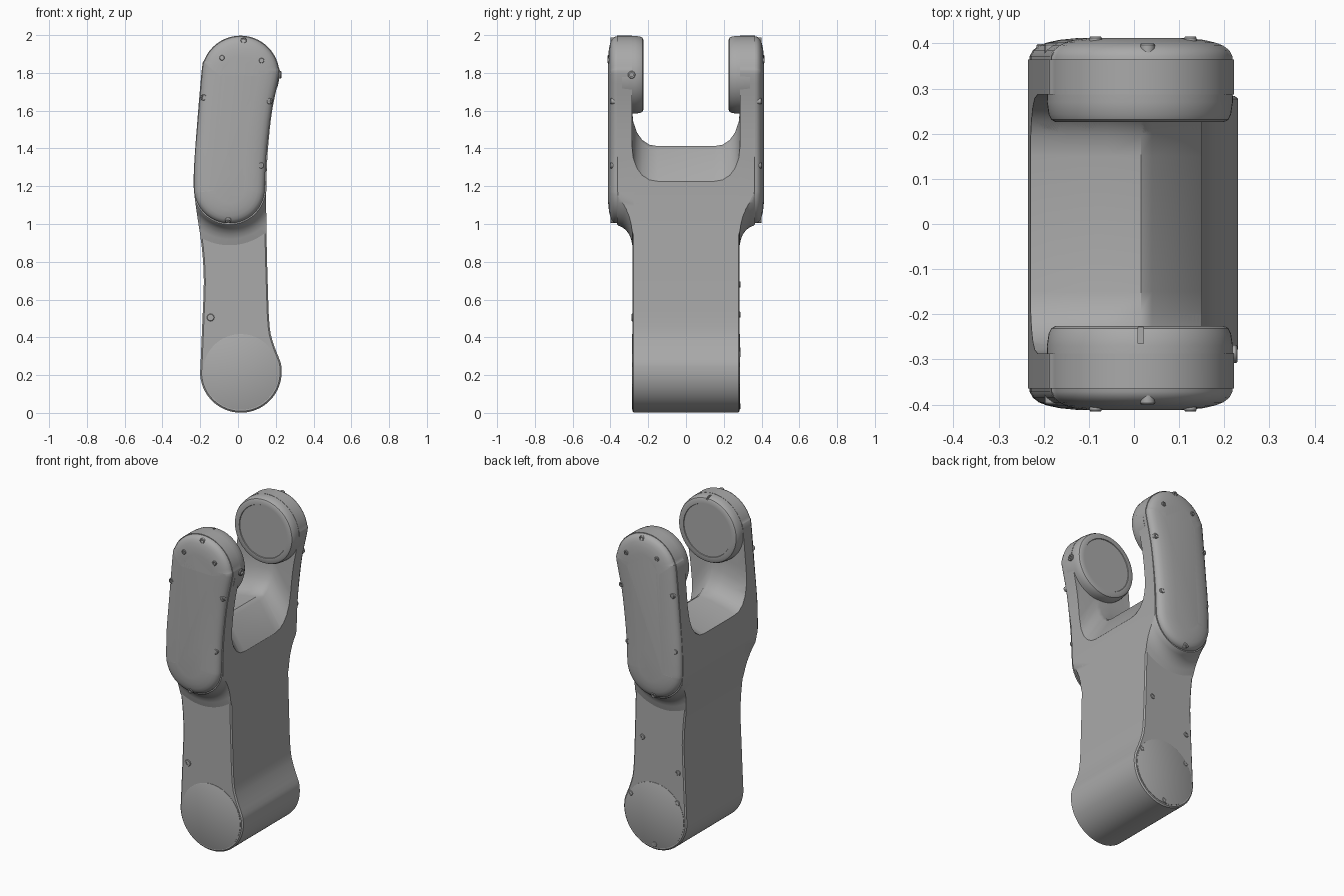
import bpy, bmesh, math
from mathutils import Vector

if "Cube" in bpy.data.objects:
    bpy.data.objects.remove(bpy.data.objects["Cube"], do_unlink=True)

grey = bpy.data.materials.new("plain grey")
grey.use_nodes = True
grey.diffuse_color = (0.4, 0.4, 0.4, 1)
grey.node_tree.nodes["Principled BSDF"].inputs["Base Color"].default_value = (0.4, 0.4, 0.4, 1)


def loft(name, rings):
    """Bridge equal rings of points into a closed solid."""
    bm = bmesh.new()
    loops = [[bm.verts.new(p) for p in ring] for ring in rings]
    n = len(loops[0])
    for a, b in zip(loops, loops[1:]):
        for i in range(n):
            j = (i + 1) % n
            bm.faces.new((a[i], a[j], b[j], b[i]))
    bm.faces.new(loops[0])
    bm.faces.new(loops[-1])
    bmesh.ops.recalc_face_normals(bm, faces=bm.faces)
    mesh = bpy.data.meshes.new(name)
    bm.to_mesh(mesh)
    bm.free()
    mesh.materials.append(grey)
    obj = bpy.data.objects.new(name, mesh)
    bpy.context.scene.collection.objects.link(obj)
    return obj


def smooth(obj, angle=32):
    obj.data.shade_smooth()
    obj.data.set_sharp_from_angle(angle=math.radians(angle))


def cut(obj, cutter, operation="DIFFERENCE"):
    """Apply a boolean straight away."""
    mod = obj.modifiers.new("cut", "BOOLEAN")
    mod.operation, mod.solver, mod.object = operation, "EXACT", cutter
    graph = bpy.context.evaluated_depsgraph_get()
    mesh = bpy.data.meshes.new_from_object(obj.evaluated_get(graph))
    obj.modifiers.clear()
    obj.data = mesh


def arc(cx, cz, r, start, end, n):
    return [(cx + r * math.cos(math.radians(start + (end - start) * i / n)),
             cz + r * math.sin(math.radians(start + (end - start) * i / n))) for i in range(n + 1)]


def spline(pts, steps=3):
    """Closed smooth curve through the points."""
    pts = [Vector(p) for p in pts]
    n, out = len(pts), []
    for i in range(n):
        a, b, c, d = (pts[(i + k) % n] for k in (-1, 0, 1, 2))
        for s in range(steps):
            t = s / steps
            out.append(0.5 * (2 * b + (c - a) * t + (2 * a - 5 * b + 4 * c - d) * t * t
                              + (3 * b - a - 3 * c + d) * t ** 3))
    return out


def offset(pts, d):
    """Move a counter-clockwise outline outward by d."""
    out = []
    for i, p in enumerate(pts):
        t = (pts[(i + 1) % len(pts)] - pts[i - 1]).normalized()
        out.append(p + d * Vector((t.y, -t.x)))
    return out


def at_y(pts, y):
    return [(p[0], y, p[1]) for p in pts]


# Side outlines, counter-clockwise in x and z
top_arc = arc(0.013, 1.79, 0.207, 0, 170, 16)
body_line = spline(arc(0.015, 0.217, 0.216, 172, 375, 20)
                   + [(0.19, 0.36), (0.167, 0.46), (0.157, 0.7), (0.15, 1.0), (0.151, 1.25),
                      (0.163, 1.45), (0.184, 1.62)] + top_arc
                   + [(-0.215, 1.55), (-0.235, 1.25), (-0.224, 1.1), (-0.192, 0.88),
                      (-0.181, 0.7), (-0.188, 0.5)])
cover_line = spline(arc(-0.045, 1.19, 0.19, 180, 360, 16)
                    + [(0.151, 1.33), (0.163, 1.46), (0.184, 1.62)] + top_arc
                    + [(-0.215, 1.55), (-0.232, 1.35)])

# Slot between the fork arms, with a saddle falling to both sides
half = [(0.15, 1.412), (0.195, 1.42), (0.232, 1.445), (0.26, 1.485), (0.279, 1.54), (0.287, 1.62), (0.287, 2.3)]
u_shape = [(-y, z) for y, z in reversed(half)] + half
saddle = [(-0.4, -0.13), (-0.23, -0.055), (-0.15, -0.028), (-0.06, -0.008), (0.015, 0),
          (0.04, -0.015), (0.15, -0.185), (0.4, -0.55)]
slot = loft("slot_cutter", [[(x, y, z + (dz if z < 2 else 0)) for y, z in u_shape] for x, dz in saddle])
envelope = loft("outline_cutter", [at_y(body_line, -0.6), at_y(body_line, 0.6)])
notch = loft("notch_cutter", [[(x, y, z) for x, y in ((0.009, -0.2), (0.021, -0.2), (0.021, -0.265), (0.009, -0.265))]
                              for z in (1.98, 2.05)])

# Main body
body = loft("body", [at_y(offset(body_line, d), y) for y, d in
                     ((-0.284, -0.008), (-0.277, 0), (0.277, 0), (0.284, -0.008))])
cut(body, slot)
smooth(body)


def ring(x, z, r, y, n=64):
    return [(x + r * math.cos(2 * math.pi * i / n), y, z + r * math.sin(2 * math.pi * i / n)) for i in range(n)]


def bolt(name, base, axis, r=0.016):
    """Short socket-head bolt standing on base and pointing along axis."""
    base, axis = Vector(base), Vector(axis)
    u = axis.orthogonal().normalized()
    v = axis.cross(u)
    rings = []
    for k, h in ((1, -0.03), (1, 0.004), (0.85, 0.007), (0.5, 0.007), (0.5, -0.004)):
        rings.append([base + axis * h + r * k * (u * math.cos(a) + v * math.sin(a))
                      for a in (math.pi * i / 8 for i in range(16))])
    smooth(loft(name, rings))


rim_bolts = [(0.03, 1.972), (-0.182, 1.67), (0.168, 1.65), (0.122, 1.31), (-0.052, 1.02)]
face_bolts = [(-0.085, 1.88), (0.125, 1.865)]

for side, s in (("front", -1), ("back", 1)):
    # Fork arm with a fillet flaring out of the body
    flare = ((0.2, 0.13), (0.277, 0.13), (0.285, 0.11), (0.291, 0.08), (0.301, 0.055), (0.318, 0.032),
             (0.338, 0.017), (0.358, 0.009), (0.364, 0.003))
    arm = loft(side + "_arm", [at_y(offset(cover_line, d), s * y) for y, d in flare])
    cut(arm, envelope, "INTERSECT")
    cut(arm, slot)
    smooth(arm)

    # Rounded outer cover
    crown = ((0.35, -0.004), (0.372, -0.004), (0.385, -0.011), (0.395, -0.024), (0.402, -0.042),
             (0.408, -0.07), (0.412, -0.11))
    smooth(loft(side + "_cover", [at_y(offset(cover_line, d), s * y) for y, d in crown]))

    # Inner joint disc with a shallow recess
    disc = loft(side + "_joint_disc", [ring(0.013, 1.79, r, s * y) for y, r in
                ((0.34, 0.205), (0.27, 0.206), (0.243, 0.202), (0.231, 0.196), (0.226, 0.187),
                 (0.226, 0.163), (0.230, 0.161))])
    if s < 0:
        cut(disc, notch)
    smooth(disc)

    # Lower end plate
    smooth(loft(side + "_end_plate", [ring(0.015, 0.217, r, s * y) for y, r in
                                      ((0.27, 0.2), (0.286, 0.2), (0.287, 0.198))]))

    # Cover bolts
    for i, (x, z) in enumerate(rim_bolts):
        bolt(f"{side}_rim_bolt_{i}", (x, s * 0.393, z), (0, s, 0))
    for i, (x, z) in enumerate(face_bolts):
        bolt(f"{side}_face_bolt_{i}", (x, s * 0.408, z), (0, s, 0), 0.014)

# Body bolts
bolt("front_body_bolt", (-0.145, -0.282, 0.505), (0, -1, 0), 0.02)
for i, (x, z) in enumerate([(-0.145, 0.52), (0.1, 0.68), (0.18, 0.31), (-0.14, 0.33), (0.015, 0.035)]):
    bolt(f"back_body_bolt_{i}", (x, 0.282, z), (0, 1, 0))
bolt("back_cover_side_bolt", (-0.2, 0.392, 1.33), (0, 1, 0))
bolt("joint_side_bolt", (0.222, -0.288, 1.79), (1, 0, 0), 0.02)

for cutter in (slot, envelope, notch):
    bpy.data.objects.remove(cutter, do_unlink=True)
